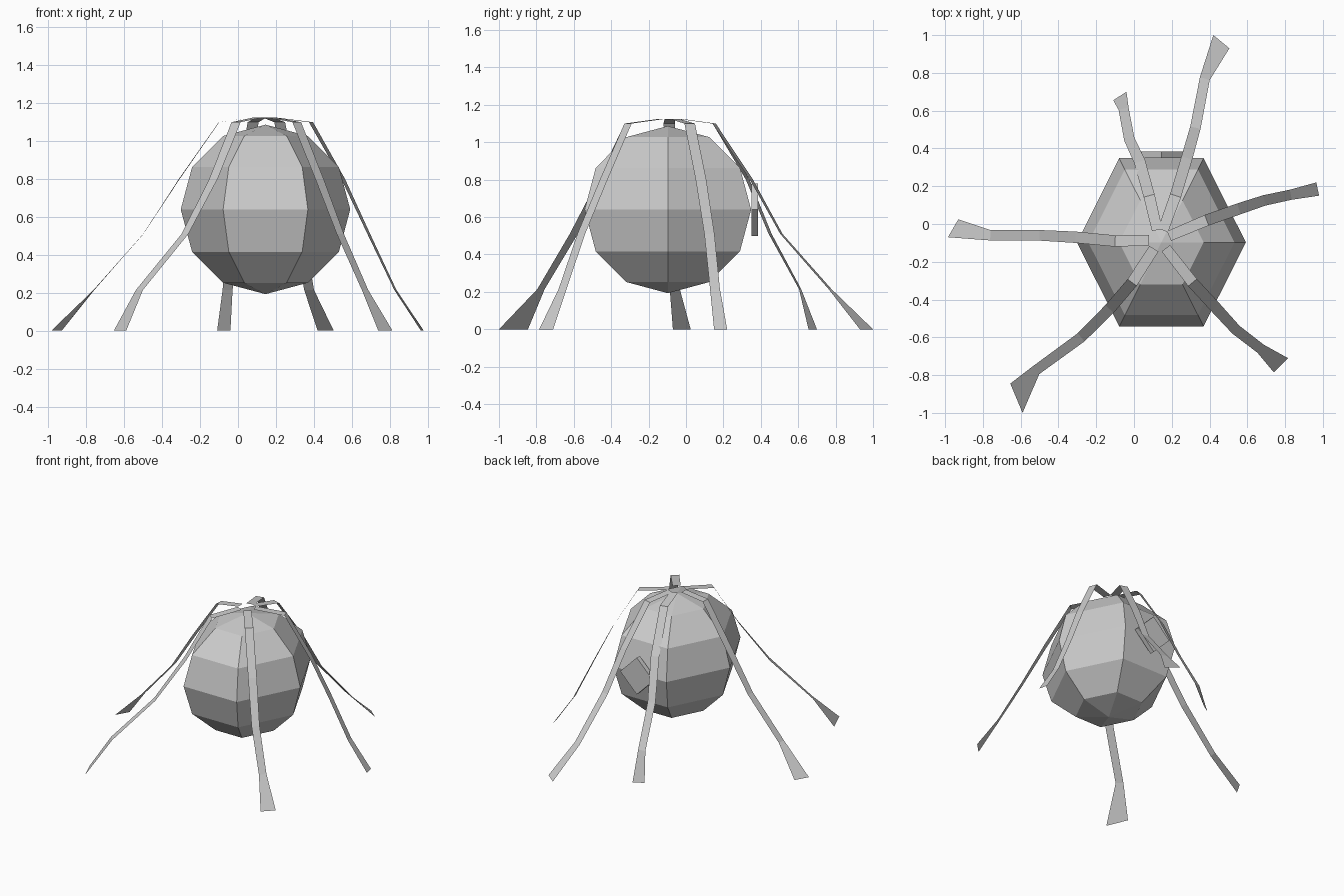
import bpy
import bmesh
from math import radians
from mathutils import Matrix, Vector

default_cube = bpy.data.objects.get("Cube")
if default_cube:
    bpy.data.objects.remove(default_cube, do_unlink=True)

# One plain grey for everything
grey = bpy.data.materials.new("plain_grey")
grey.use_nodes = True
colour = (0.6, 0.6, 0.6, 1)
grey.diffuse_color = colour
grey.node_tree.nodes["Principled BSDF"].inputs["Base Color"].default_value = colour


def finish(name, bm):
    """Turn a bmesh into a named, flat-shaded object."""
    mesh = bpy.data.meshes.new(name)
    bm.to_mesh(mesh)
    bm.free()
    mesh.materials.append(grey)
    obj = bpy.data.objects.new(name, mesh)
    bpy.context.collection.objects.link(obj)
    return obj


body_centre = Vector((0.145, -0.097, 0.64))
hub = Vector((0.135, -0.085))

# Six-sided faceted ball, stretched so its flat sides reach the full depth
bm = bmesh.new()
bmesh.ops.create_uvsphere(bm, u_segments=6, v_segments=6, radius=0.447)
bmesh.ops.rotate(bm, verts=bm.verts, matrix=Matrix.Rotation(radians(90), 3, "Z"))
bmesh.ops.scale(bm, verts=bm.verts, vec=(1, 1.15, 1))
finish("ball_body", bm).location = body_centre

# Thin diamond plate on the back of the ball
bm = bmesh.new()
bmesh.ops.create_cone(bm, cap_ends=True, segments=4, radius1=0.14, radius2=0.14, depth=0.035)
bmesh.ops.rotate(bm, verts=bm.verts, matrix=Matrix.Rotation(radians(90), 3, "X"))
finish("back_plate", bm).location = (body_centre.x, 0.367, body_centre.z)

# Heights shared by every strap: hub, shoulder, three bends, foot
heights = (1.125, 1.1, 0.8, 0.51, 0.215, 0)
half_widths = (0.028, 0.03, 0.03, 0.028, 0.027)


def strap(name, bends, foot_a, foot_b):
    """Flat ribbon from the hub, over the ball, to a flared foot edge."""
    foot_a, foot_b = Vector(foot_a), Vector(foot_b)
    bends = [Vector(p) for p in bends]
    start = hub + (bends[0] - hub).normalized() * 0.055
    path = [start] + bends + [(foot_a + foot_b) / 2]
    bm = bmesh.new()
    rungs = []
    for i, z in enumerate(heights):
        if i == len(heights) - 1:
            left, right = foot_a, foot_b
        else:
            along = path[i + 1] - path[max(i - 1, 0)]
            side = Vector((-along.y, along.x)).normalized() * half_widths[i]
            left, right = path[i] + side, path[i] - side
        rungs.append([bm.verts.new((p.x, p.y, z)) for p in (left, right)])
    for (a, b), (c, d) in zip(rungs, rungs[1:]):
        bm.faces.new((a, b, d, c))
    finish(name, bm)


# Each foot lists its edge ends, left of the walking direction first
strap("front_left_strap", [(0.31, -0.31), (0.43, -0.44), (0.54, -0.56), (0.67, -0.66)],
      (0.815, -0.71), (0.74, -0.785))
strap("front_right_strap", [(-0.01, -0.31), (-0.13, -0.45), (-0.28, -0.6), (-0.52, -0.775)],
      (-0.59, -1), (-0.655, -0.845))
strap("right_strap", [(-0.1, -0.09), (-0.31, -0.07), (-0.5, -0.06), (-0.76, -0.06)],
      (-0.985, -0.07), (-0.93, 0.025))
strap("left_strap", [(0.385, 0.02), (0.555, 0.08), (0.69, 0.125), (0.83, 0.155)],
      (0.965, 0.22), (0.98, 0.15))
strap("back_left_strap", [(0.22, 0.15), (0.28, 0.35), (0.325, 0.51), (0.375, 0.77)],
      (0.42, 1), (0.505, 0.93))
strap("back_right_strap", [(0.08, 0.15), (0.03, 0.33), (-0.025, 0.45), (-0.055, 0.61)],
      (-0.11, 0.655), (-0.04, 0.7))
